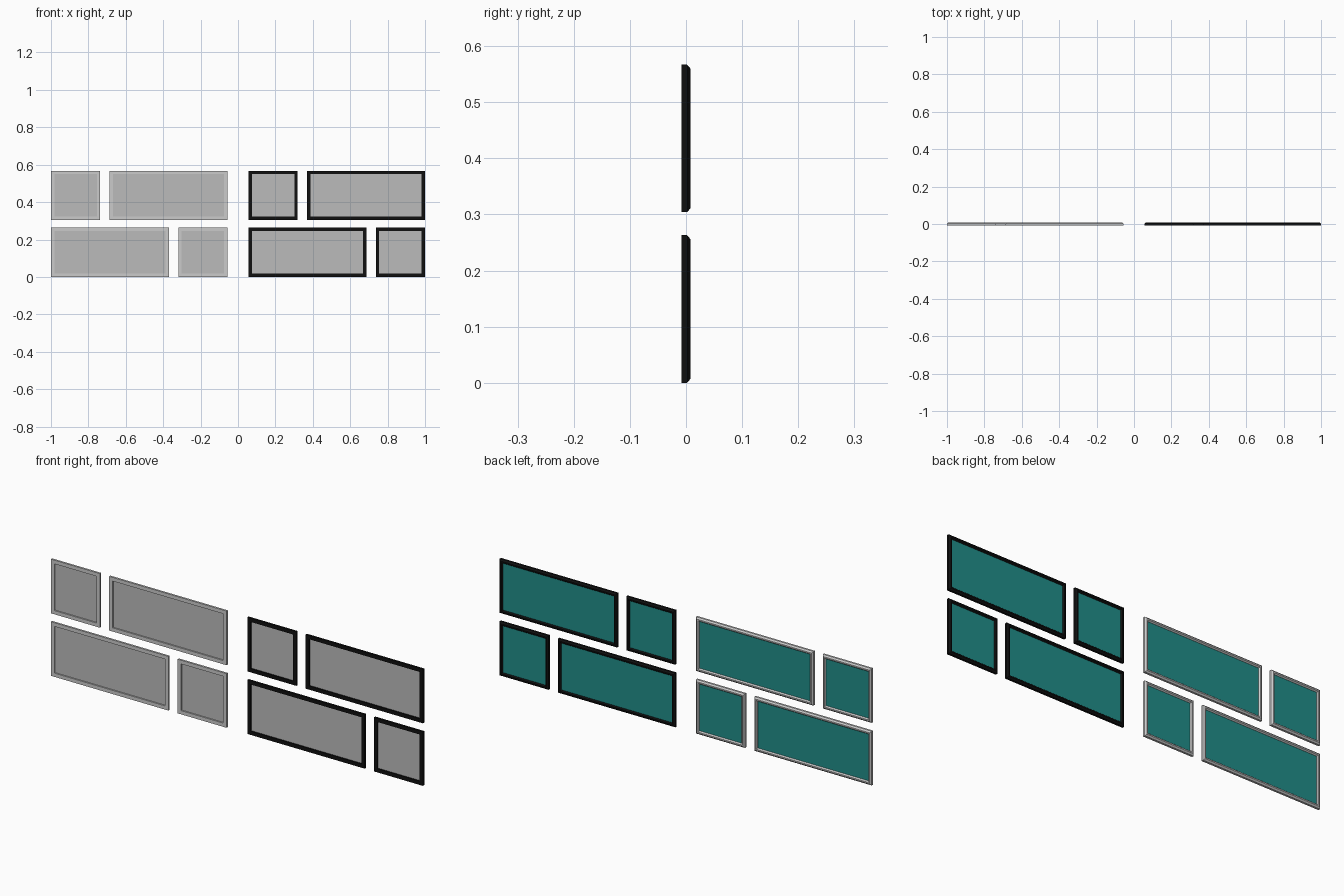
import bpy, bmesh

if "Cube" in bpy.data.objects:
    bpy.data.objects.remove(bpy.data.objects["Cube"])

SMALL, BIG, HEIGHT = 0.263, 0.631, 0.263
GROUP_W, UPPER_Z = 0.944, 0.304
FRAME = 0.018

def material(name, color):
    m = bpy.data.materials.new(name)
    m.diffuse_color = color
    m.use_nodes = True
    m.node_tree.nodes["Principled BSDF"].inputs["Base Color"].default_value = m.diffuse_color
    return m

black = material("black_frame", (0.005, 0.005, 0.005, 1))
grey = material("grey_glass", (0.5, 0.5, 0.5, 1))
teal = material("teal_glass", (0.015, 0.27, 0.25, 1))

# Frame section: inset from the outer edge, depth (back edges chamfered)
SECTION = [(0, -0.008), (0, 0.002), (0.007, 0.008),
           (0.013, 0.008), (FRAME, 0.002), (FRAME, -0.008)]

def finish(name, bm, mats):
    bmesh.ops.recalc_face_normals(bm, faces=bm.faces[:])
    mesh = bpy.data.meshes.new(name)
    bm.to_mesh(mesh)
    bm.free()
    for m in mats:
        mesh.materials.append(m)
    obj = bpy.data.objects.new(name, mesh)
    bpy.context.collection.objects.link(obj)
    return obj

# Mitred frame swept around a rectangle
def make_frame(name, x, z, w, h, mats):
    bm = bmesh.new()
    rings = []
    for i, y in SECTION:
        corners = [(x + i, z + i), (x + w - i, z + i),
                   (x + w - i, z + h - i), (x + i, z + h - i)]
        rings.append([bm.verts.new((cx, y, cz)) for cx, cz in corners])
    for a, b in zip(rings, rings[1:] + rings[:1]):
        for k in range(4):
            n = (k + 1) % 4
            bm.faces.new((a[k], a[n], b[n], b[k]))
    finish(name, bm, mats)

# Thin pane, grey in front and teal behind
def make_glass(name, x, z, w, h):
    bm = bmesh.new()
    bmesh.ops.create_cube(bm, size=1)
    for v in bm.verts:
        v.co = (x + w / 2 + v.co.x * (w - 2 * FRAME), v.co.y * 0.003,
                z + h / 2 + v.co.z * (h - 2 * FRAME))
    bm.normal_update()
    for f in bm.faces:
        f.material_index = 1 if f.normal.y > 0.5 else 0
    finish(name, bm, [grey, teal])

# Two sets of four windows: plain frames on the left, black on the right
for side, x0, mats in (("plain", -1.0, []), ("black", 1 - GROUP_W, [black])):
    panes = [("lower_wide", x0, 0, BIG),
             ("lower_square", x0 + GROUP_W - SMALL, 0, SMALL),
             ("upper_square", x0, UPPER_Z, SMALL),
             ("upper_wide", x0 + GROUP_W - BIG, UPPER_Z, BIG)]
    for label, x, z, w in panes:
        make_frame(f"{side}_{label}_frame", x, z, w, HEIGHT, mats)
        make_glass(f"{side}_{label}_glass", x, z, w, HEIGHT)
